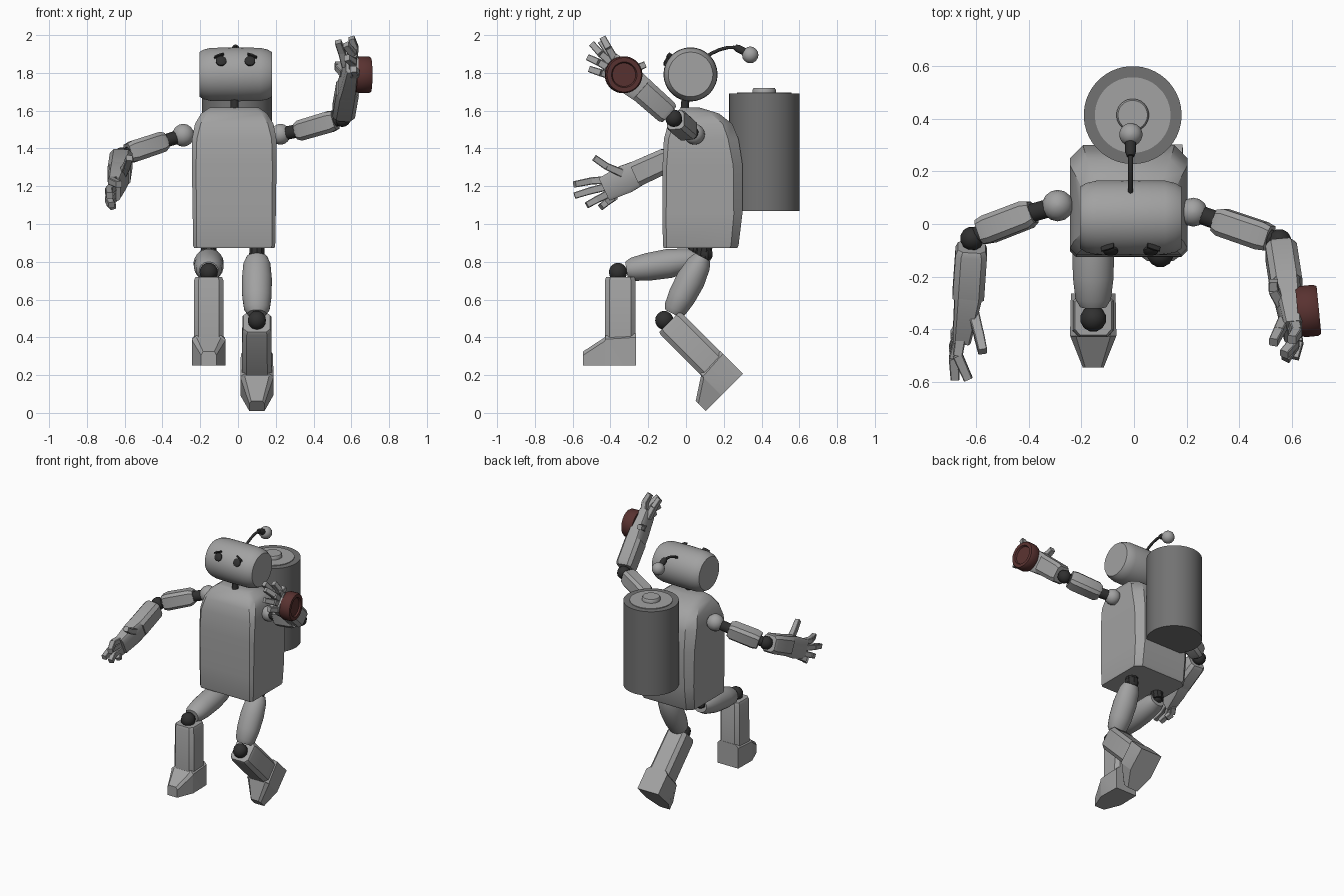
import bpy, math
from mathutils import Vector as V, Matrix

if "Cube" in bpy.data.objects:
    bpy.data.objects.remove(bpy.data.objects["Cube"])


def material(name, rgb):
    m = bpy.data.materials.new(name)
    m.diffuse_color = (*rgb, 1)
    m.use_nodes = True
    m.node_tree.nodes["Principled BSDF"].inputs["Base Color"].default_value = m.diffuse_color
    return m


LIGHT = material("light grey", (0.36, 0.36, 0.36))
DARK = material("dark grey", (0.17, 0.17, 0.17))
JOINT = material("joint black", (0.03, 0.03, 0.03))
RED = material("dark red", (0.10, 0.032, 0.03))


def loft(name, rings, mat, angle=35):
    """Skin a list of equal-length point rings and cap both ends."""
    n = len(rings[0])
    faces = [(k * n + i, k * n + (i + 1) % n, (k + 1) * n + (i + 1) % n, (k + 1) * n + i)
             for k in range(len(rings) - 1) for i in range(n)]
    faces += [tuple(reversed(range(n))), tuple(range((len(rings) - 1) * n, len(rings) * n))]
    me = bpy.data.meshes.new(name)
    me.from_pydata([p for r in rings for p in r], [], faces)
    me.materials.append(mat)
    me.polygons.foreach_set("use_smooth", [True] * len(me.polygons))
    me.set_sharp_from_angle(angle=math.radians(angle))
    ob = bpy.data.objects.new(name, me)
    bpy.context.collection.objects.link(ob)
    return ob


def round_section(n):
    return [(math.cos(2 * math.pi * (i + .5) / n), math.sin(2 * math.pi * (i + .5) / n)) for i in range(n)]


def box_section(c):
    k = 1 - c
    return [(1, -k), (1, k), (k, 1), (-k, 1), (-1, k), (-1, -k), (-k, -1), (k, -1)]


def limb(name, a, b, profile, mat, section=None, across=(1, 0, 0), angle=35):
    """Loft from a to b; profile rows are (fraction, half width along 'across', half height)."""
    a, b = V(a), V(b)
    d = (b - a).normalized()
    u = V(across)
    u = (u - d * u.dot(d)).normalized()
    v = d.cross(u)
    section = section or round_section(24)
    rings = [[a.lerp(b, t) + u * w * x + v * h * y for x, y in section] for t, w, h in profile]
    return loft(name, rings, mat, angle)


def turned(name, a, b, profile, mat, n=32, across=(1, 0, 0)):
    return limb(name, a, b, [(t, r, r) for t, r in profile], mat, round_section(n), across)


def ball(name, c, r, mat, n=14):
    rows = [(.5 - .5 * math.cos(math.pi * max(.03, min(.97, k / 8))),
             r * math.sin(math.pi * max(.03, min(.97, k / 8)))) for k in range(9)]
    c = V(c)
    return turned(name, c - V((0, 0, r)), c + V((0, 0, r)), rows, mat, n)


# Torso: chamfered rings stacked upward, rounded shoulders
def torso_ring(z, w, y0, y1, cf, cb):
    x = -.02
    return [(x + sx, y, z) for sx, y in (
        (-w + cf, y0), (w - cf, y0), (w, y0 + cf), (w, y1 - cb),
        (w - cb, y1), (-w + cb, y1), (-w, y1 - cb), (-w, y0 + cf))]


loft("torso", [torso_ring(*r) for r in (
    (.872, .212, -.118, .27, .015, .04), (.885, .217, -.122, .278, .018, .04),
    (1.05, .22, -.125, .298, .02, .045), (1.31, .224, -.124, .30, .022, .05),
    (1.45, .223, -.117, .278, .025, .055), (1.53, .208, -.095, .245, .03, .05),
    (1.585, .175, -.06, .175, .03, .045), (1.617, .13, -.025, .07, .02, .03))], LIGHT)

# Head barrel, neck, eyes and brows
turned("head", (-.205, .024, 1.792), (.18, .024, 1.792),
       [(0, .118), (.06, .132), (.16, .141), (.5, .143), (.84, .141), (.94, .132), (1, .118)],
       LIGHT, 40, (0, 0, 1))
turned("neck", (-.018, -.01, 1.58), (-.018, .0, 1.69), [(0, .022), (1, .022)], JOINT, 12)
out = V((0, -.87, .49))
for s in (-1, 1):
    x = -.013 + s * .076
    c = V((x, .024, 1.792)) + out * .13
    turned("eye", c, c + out * .026, [(0, .028), (.75, .028), (1, .018)], JOINT, 16)
    p = V((x + s * .035, .024, 1.792)) + V((0, -.80, .60)) * .15
    q = V((x - s * .012, .024, 1.792)) + V((0, -.70, .714)) * .151
    limb("brow", p, q, [(0, .004, .010), (.5, .006, .012), (1, .004, .010)], JOINT,
         box_section(.3), (0, -.6, -.8))

# Antenna with collar and bulb
cu = bpy.data.curves.new("antenna", "CURVE")
cu.dimensions = "3D"
cu.bevel_depth = .009
cu.bevel_resolution = 2
sp = cu.splines.new("POLY")
path = [(.10, 1.88), (.135, 1.903), (.175, 1.922), (.22, 1.934), (.255, 1.935), (.285, 1.925)]
sp.points.add(len(path) - 1)
for pt, (y, z) in zip(sp.points, path):
    pt.co = (-.013, y, z, 1)
cu.materials.append(JOINT)
bpy.context.collection.objects.link(bpy.data.objects.new("antenna", cu))
turned("antenna_collar", (-.013, .258, 1.937), (-.013, .315, 1.91), [(0, .015), (.3, .021), (1, .021)], JOINT, 12)
ball("antenna_bulb", (-.012, .34, 1.895), .044, LIGHT, 20)

# Battery pack on the back
turned("battery", (-.005, .414, 1.07), (-.005, .414, 1.69), [(0, .186), (1, .186)], DARK, 48)
turned("battery_cap", (-.005, .414, 1.688), (-.005, .414, 1.695), [(0, .144), (1, .144)], LIGHT, 40)
turned("battery_nub", (-.005, .414, 1.69), (-.005, .414, 1.72), [(0, .062), (.7, .062), (1, .056)], LIGHT, 28)

# Legs: the lower leg is one shape, placed and swung at the knee
THIGH = [(0, .055, .045), (.12, .072, .064), (.4, .08, .078), (.7, .078, .074), (.92, .068, .062), (1, .05, .045)]


def leg(side, x, hip, start, end, knee, swing):
    ball(side + "_hip_joint", (x, *hip), .045, JOINT, 8)
    turned(side + "_hip_link", (x, hip[0], .89), (x, *start), [(0, .042), (1, .042)], JOINT, 10)
    limb(side + "_thigh", (x, *start), (x, *end), THIGH, LIGHT)
    ball(side + "_knee", (x, *knee), .05, JOINT, 12)
    place = Matrix.Translation((x, *knee)) @ Matrix.Rotation(math.radians(swing), 4, "X")
    shin = limb(side + "_shin", (0, .012, -.025), (0, .012, -.36),
                [(0, .07, .074), (.05, .077, .081), (1, .079, .081)], LIGHT, box_section(.3))
    # foot: cross-sections from heel to toe (y, half width, top z)
    rows = [(.095, .085, -.325), (-.065, .088, -.335), (-.07, .086, -.345), (-.185, .04, -.42)]
    foot = loft(side + "_foot", [[(-w, y, -.495), (w, y, -.495), (w, y, t - .02), (w * .75, y, t),
                                  (-w * .75, y, t), (-w, y, t - .02)] for y, w, t in rows], LIGHT, 25)
    for ob in (shin, foot):
        ob.matrix_world = place


leg("right", -.155, (.05, .84), (.06, .815), (-.315, .755), (-.36, .745), 0)
leg("left", .10, (.10, .84), (.088, .825), (-.07, .525), (-.115, .49), 45)

# Arms: shoulder ball, link, upper arm, elbow, forearm, palm, fingers
ARM = [(0, .042, .042), (.12, .053, .055), (.85, .054, .057), (1, .048, .05)]


def arm(side, shoulder, r, start, end, elbow, wrist, knuckle, fingers):
    ball(side + "_shoulder", shoulder, r, LIGHT)
    turned(side + "_arm_link", shoulder, V(start).lerp(V(end), .1), [(0, .036), (1, .036)], JOINT, 12, (0, 0, 1))
    limb(side + "_upper_arm", start, end, ARM, LIGHT, box_section(.35), (0, 1, 0))
    turned(side + "_elbow_link", V(start).lerp(V(end), .9), elbow, [(0, .035), (1, .035)], JOINT, 12, (0, 0, 1))
    ball(side + "_elbow", elbow, .046, JOINT, 12)
    limb(side + "_forearm", V(elbow).lerp(V(wrist), .15), wrist,
         [(0, .052, .055), (.1, .06, .065), (1, .06, .068)], LIGHT, box_section(.35))
    limb(side + "_palm", V(elbow).lerp(V(wrist), .95), knuckle,
         [(0, .052, .068), (.35, .046, .075), (1, .034, .066)], LIGHT, box_section(.25))
    for base, mid, tip in fingers:
        for a, b, w in ((base, mid, .021), (mid, tip, .019)):
            limb(side + "_finger", a, b, [(0, w, w), (1, w * .9, w * .9)], LIGHT, box_section(.2), angle=20)


arm("right", (-.29, .07, 1.47), .06, (-.385, .045, 1.44), (-.58, -.03, 1.375), (-.615, -.055, 1.36),
    (-.63, -.27, 1.262), (-.655, -.43, 1.185), [
        ((-.655, -.40, 1.235), (-.67, -.50, 1.228), (-.63, -.59, 1.21)),
        ((-.66, -.41, 1.20), (-.685, -.51, 1.175), (-.68, -.59, 1.15)),
        ((-.66, -.40, 1.165), (-.685, -.47, 1.13), (-.67, -.525, 1.10)),
        ((-.655, -.38, 1.145), (-.68, -.42, 1.115), (-.66, -.45, 1.09)),
        ((-.61, -.34, 1.27), (-.59, -.42, 1.305), (-.575, -.485, 1.35))])
arm("left", (.225, .045, 1.475), .055, (.31, .015, 1.49), (.515, -.055, 1.55), (.553, -.065, 1.56),
    (.58, -.24, 1.715), (.605, -.41, 1.85), [
        ((.605, -.37, 1.86), (.62, -.41, 1.93), (.60, -.44, 1.985)),
        ((.605, -.39, 1.85), (.61, -.45, 1.90), (.57, -.495, 1.95)),
        ((.605, -.40, 1.82), (.61, -.46, 1.855), (.575, -.515, 1.88)),
        ((.605, -.38, 1.78), (.625, -.45, 1.80), (.61, -.51, 1.82)),
        ((.56, -.30, 1.80), (.53, -.25, 1.83), (.53, -.215, 1.845)),
        ((.57, -.37, 1.84), (.55, -.41, 1.91), (.53, -.45, 1.965))])

# Round button on the back of the raised hand
turned("hand_button", (.622, -.335, 1.79), (.703, -.327, 1.79),
       [(0, .09), (.25, .098), (.85, .098), (1, .091), (1, .068), (.86, .062)], RED, 32, (0, 0, 1))
